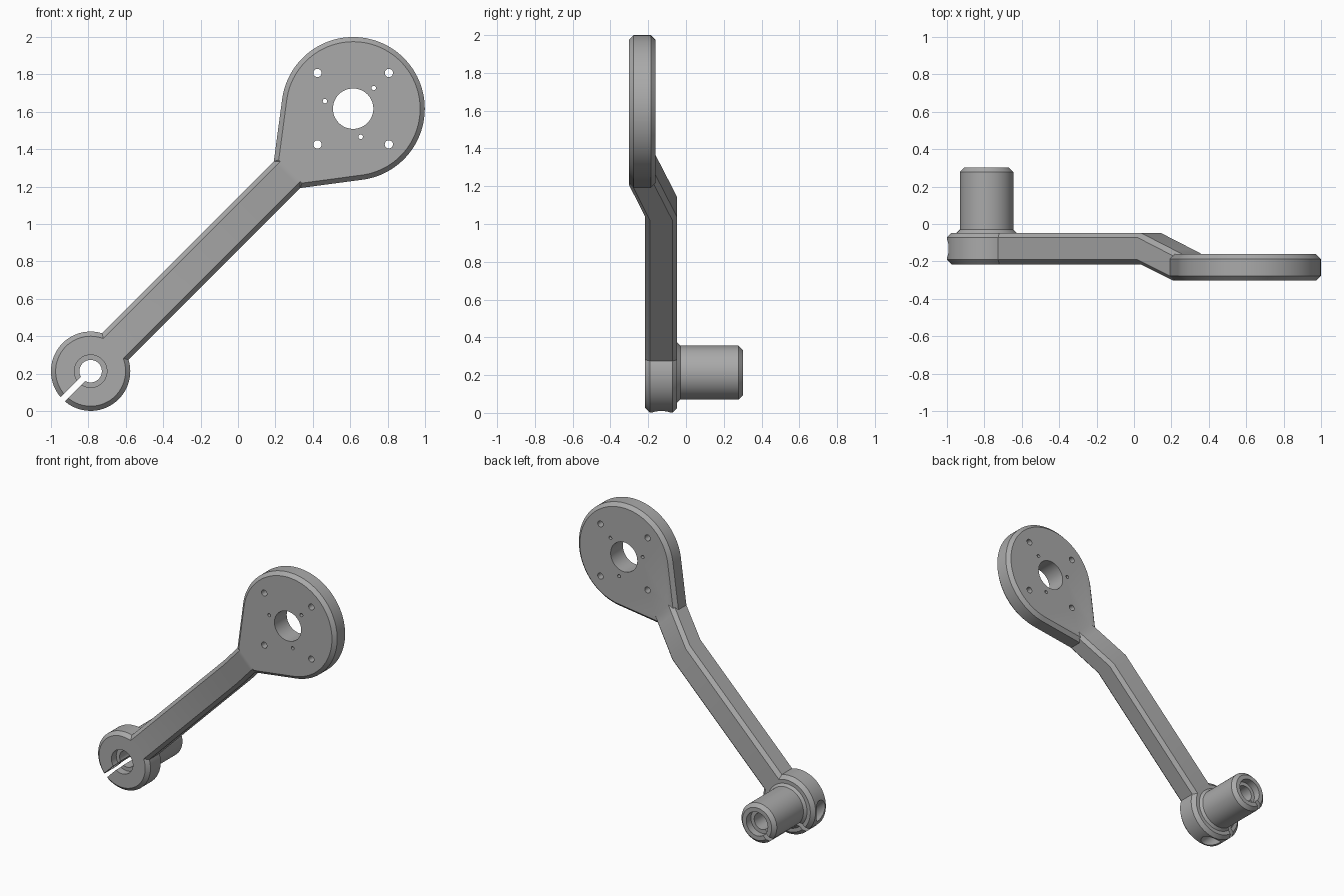
import bpy
import bmesh
from math import sin, cos, pi, acos, atan2
from mathutils import Vector

if "Cube" in bpy.data.objects:
    bpy.data.objects.remove(bpy.data.objects["Cube"], do_unlink=True)

# Local frame: u runs along the arm from the hub, v across it, y is depth
HUB = Vector((-0.788, 0, 0.213))
U = Vector((1, 0, 1)).normalized()
V = Vector((-1, 0, 1)).normalized()
HEAD_U, HEAD_R = 1.985, 0.383
NECK_U = 1.485
HALF_W, BEVEL = 0.1, 0.025
ARM_FRONT, ARM_BACK = -0.216, -0.047
HEAD_FRONT, HEAD_BACK = -0.303, -0.161
TUBE_END = 0.303


def place(u, v, y):
    return HUB + U * u + V * v + Vector((0, y, 0))


def loft(name, rings):
    """Skin a row of closed loops and cap both ends."""
    bm = bmesh.new()
    loops = [[bm.verts.new(p) for p in ring] for ring in rings]
    n = len(loops[0])
    for a, b in zip(loops, loops[1:]):
        for i in range(n):
            j = (i + 1) % n
            bm.faces.new((a[i], a[j], b[j], b[i]))
    bm.faces.new(loops[0])
    bm.faces.new(loops[-1])
    bmesh.ops.recalc_face_normals(bm, faces=bm.faces)
    mesh = bpy.data.meshes.new(name)
    bm.to_mesh(mesh)
    bm.free()
    obj = bpy.data.objects.new(name, mesh)
    bpy.context.collection.objects.link(obj)
    return obj


def turned(name, profile, u=0, v=0, n=96):
    """Round part about a front-to-back axis, from (radius, y) pairs."""
    angles = [2 * pi * i / n for i in range(n)]
    return loft(name, [[place(u + r * cos(a), v + r * sin(a), y) for a in angles]
                       for r, y in profile])


def combine(target, tool, operation):
    """Apply a boolean and remove the tool."""
    mod = target.modifiers.new(tool.name, 'BOOLEAN')
    mod.operation, mod.solver, mod.object = operation, 'EXACT', tool
    bpy.context.view_layer.objects.active = target
    bpy.ops.object.modifier_apply(modifier=mod.name)
    bpy.data.objects.remove(tool, do_unlink=True)


# Clamp hub and tube, turned as one piece
body = turned("bracket_arm", [
    (0.187, ARM_FRONT), (0.212, ARM_FRONT + BEVEL),
    (0.212, ARM_BACK - BEVEL), (0.187, ARM_BACK),
    (0.16, ARM_BACK), (0.143, ARM_BACK + 0.017),
    (0.143, TUBE_END - BEVEL), (0.118, TUBE_END)])


# Cranked beam with bevelled long edges
def beam_section(u, front, back):
    w, c = HALF_W, BEVEL
    half = [(w - c, front), (w, front + c), (w, back - c), (w - c, back)]
    return ([place(u, v, y) for v, y in half]
            + [place(u, -v, y) for v, y in reversed(half)])


beam = loft("beam", [beam_section(*s) for s in (
    (0.1, ARM_FRONT, ARM_BACK), (1.24, ARM_FRONT, ARM_BACK),
    (NECK_U, HEAD_FRONT, -0.136), (1.62, HEAD_FRONT, -0.186))])


# Teardrop mounting plate
def teardrop(inset, y, n=96):
    neck = NECK_U - HEAD_U
    tangent = atan2(HALF_W, neck) - acos(HEAD_R / Vector((neck, HALF_W)).length)
    r = HEAD_R - inset
    corner_u = neck + inset
    corner_v = (r - cos(tangent) * corner_u) / sin(tangent)
    arc = [tangent * (2 * i / n - 1) for i in range(n + 1)]
    outline = [(r * cos(a), r * sin(a)) for a in arc]
    outline += [(corner_u, corner_v), (corner_u, -corner_v)]
    return [place(HEAD_U + u, v, y) for u, v in outline]


plate = loft("mounting_plate", [
    teardrop(BEVEL, HEAD_FRONT), teardrop(0, HEAD_FRONT + BEVEL),
    teardrop(0, HEAD_BACK - BEVEL), teardrop(BEVEL, HEAD_BACK)])

combine(body, beam, 'UNION')
combine(body, plate, 'UNION')

# Stepped bore through hub and tube
combine(body, turned("bore", [
    (0.087, -0.4), (0.087, -0.16), (0.06, -0.16),
    (0.06, 0.25), (0.087, 0.25), (0.087, 0.4)]), 'DIFFERENCE')

# Clamp slit from the bore outwards
combine(body, loft("slit", [
    [place(u, v, y) for u, v in ((-0.3, -0.016), (0, -0.016), (0, 0.016), (-0.3, 0.016))]
    for y in (-0.4, 0.4)]), 'DIFFERENCE')

# Clamp screw hole across the slit
turns = [2 * pi * i / 48 for i in range(48)]
combine(body, loft("screw_hole", [
    [place(-0.15 + 0.05 * cos(a), v, -0.131 + 0.05 * sin(a)) for a in turns]
    for v in (-0.3, 0.3)]), 'DIFFERENCE')

# Plate holes: centre opening, four mounting holes, three small holes
for count, ring, radius, n in ((1, 0, 0.108, 64), (4, 0.27, 0.022, 32), (3, 0.156, 0.012, 24)):
    for k in range(count):
        a = 2 * pi * k / count
        hole = turned("plate_hole", [(radius, -0.4), (radius, 0)],
                      HEAD_U + ring * cos(a), ring * sin(a), n)
        combine(body, hole, 'DIFFERENCE')

# Plain grey material
grey = bpy.data.materials.new("plain grey")
grey.use_nodes = True
colour = (0.4, 0.4, 0.4, 1)
grey.diffuse_color = colour
grey.node_tree.nodes["Principled BSDF"].inputs["Base Color"].default_value = colour
body.data.materials.clear()
body.data.materials.append(grey)

bpy.ops.object.select_all(action='DESELECT')
body.select_set(True)
bpy.context.view_layer.objects.active = body
bpy.ops.object.shade_smooth_by_angle(angle=pi / 7)
